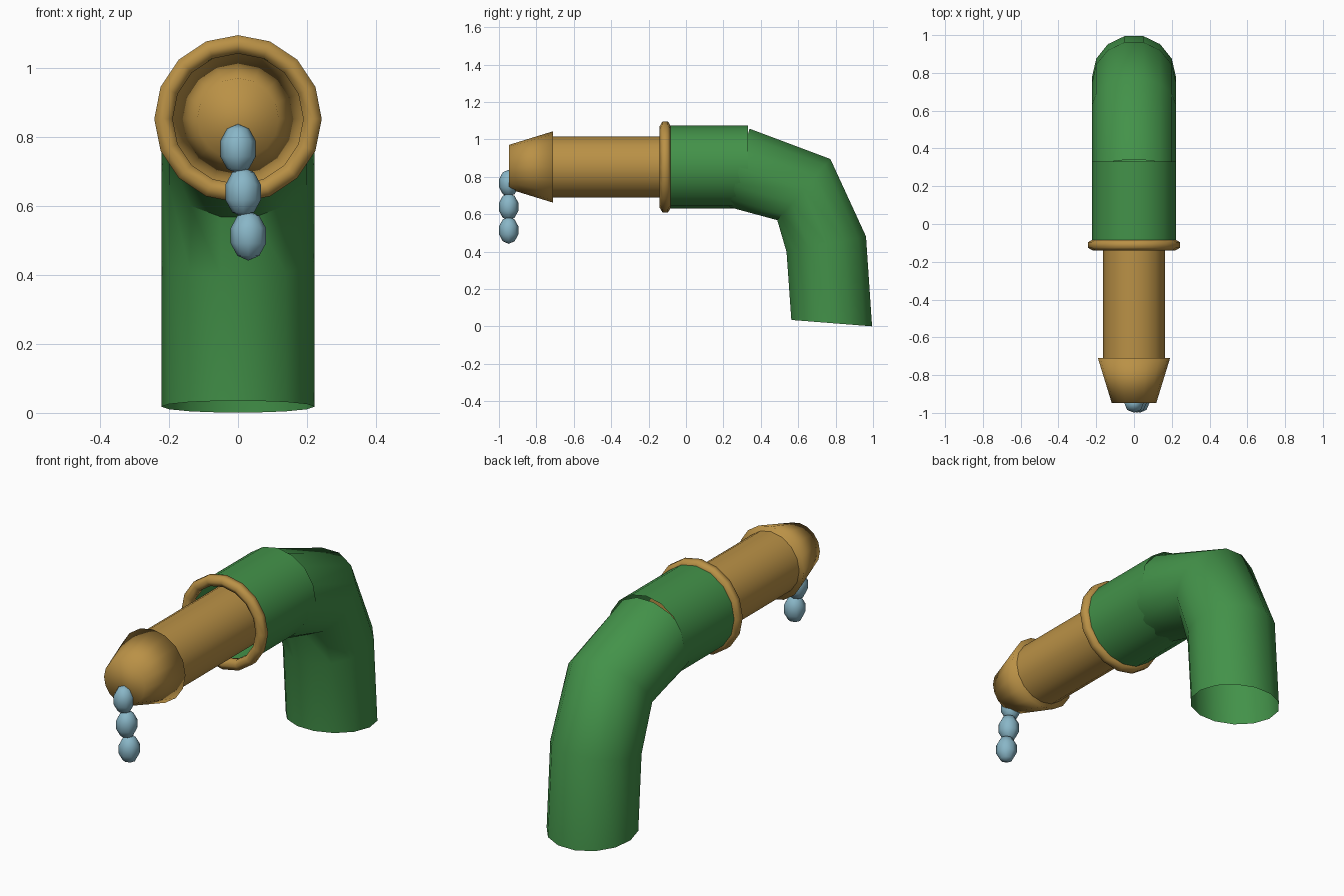
import bpy, bmesh, math
from mathutils import Vector

if "Cube" in bpy.data.objects:
    bpy.data.objects.remove(bpy.data.objects["Cube"], do_unlink=True)


def material(name, rgb):
    m = bpy.data.materials.new(name)
    m.use_nodes = True
    m.diffuse_color = (*rgb, 1)
    m.node_tree.nodes["Principled BSDF"].inputs["Base Color"].default_value = (*rgb, 1)
    return m


GREEN = material("green paint", (0.056, 0.288, 0.067))
BRASS = material("brass", (0.49, 0.283, 0.061))
WATER = material("water blue", (0.25, 0.468, 0.571))
AXIS_Z = 0.853  # height of the spout axis


def finish(bm, name, mat, angle=None):
    bmesh.ops.recalc_face_normals(bm, faces=bm.faces)
    mesh = bpy.data.meshes.new(name)
    bm.to_mesh(mesh)
    bm.free()
    mesh.materials.append(mat)
    ob = bpy.data.objects.new(name, mesh)
    bpy.context.collection.objects.link(ob)
    bpy.ops.object.select_all(action='DESELECT')
    ob.select_set(True)
    bpy.context.view_layer.objects.active = ob
    if angle:
        bpy.ops.object.shade_smooth_by_angle(angle=math.radians(angle))
    else:
        bpy.ops.object.shade_smooth()
    return ob


def tube(name, mat, rings, sides, cap=(False, False), closed=False, angle=50):
    """Loft circles given as (y, z, radius, tilt): tilt turns the axis from +y towards -z."""
    bm = bmesh.new()
    loops = []
    for y, z, r, tilt in rings:
        t = math.radians(tilt)
        up = Vector((0, math.sin(t), math.cos(t)))
        loop = []
        for i in range(sides):
            a = math.tau * i / sides
            loop.append(bm.verts.new(Vector((r * math.cos(a), y, z)) + up * r * math.sin(a)))
        loops.append(loop)
    pairs = list(zip(loops, loops[1:]))
    if closed:
        pairs.append((loops[-1], loops[0]))
    for a, b in pairs:
        for i in range(sides):
            j = (i + 1) % sides
            bm.faces.new((a[i], a[j], b[j], b[i]))
    for use, loop in zip(cap, (loops[0], loops[-1])):
        if use:
            bm.faces.new(loop)
    return finish(bm, name, mat, angle)


# Bent pipe and straight sleeve
tube("bent_pipe", GREEN, [(0.285, 0.848, 0.222, 14.5), (0.63, 0.732, 0.222, 41),
                          (0.75, 0.44, 0.222, 79), (0.779, 0.018, 0.222, 94.5)], 14)
tube("pipe_sleeve", GREEN, [(-0.115, AXIS_Z, 0.222, 0), (0.332, AXIS_Z, 0.222, 0)], 16)

# Rounded collar ring at the front of the sleeve
rim = [math.tau * k / 6 for k in range(6)]
tube("collar_ring", BRASS, [(-0.111 + 0.03 * math.cos(a), AXIS_Z, 0.217 + 0.03 * math.sin(a), 0)
                            for a in rim], 16, closed=True, angle=80)

# Spout and tapered nozzle
tube("spout", BRASS, [(-0.72, AXIS_Z, 0.163, 0), (0.1, AXIS_Z, 0.163, 0)], 16, cap=(True, True))
tube("nozzle", BRASS, [(-0.947, AXIS_Z, 0.118, 0), (-0.71, AXIS_Z, 0.191, 0)], 16,
     cap=(True, True), angle=None)

# Falling water drops
for i in range(3):
    bm = bmesh.new()
    bmesh.ops.create_uvsphere(bm, u_segments=8, v_segments=5, radius=1)
    bmesh.ops.scale(bm, vec=(0.054, 0.054, 0.072), verts=bm.verts)
    bmesh.ops.translate(bm, vec=(0.015 * i, -0.948, 0.766 - 0.126 * i), verts=bm.verts)
    finish(bm, "water_drop_%d" % (i + 1), WATER)
